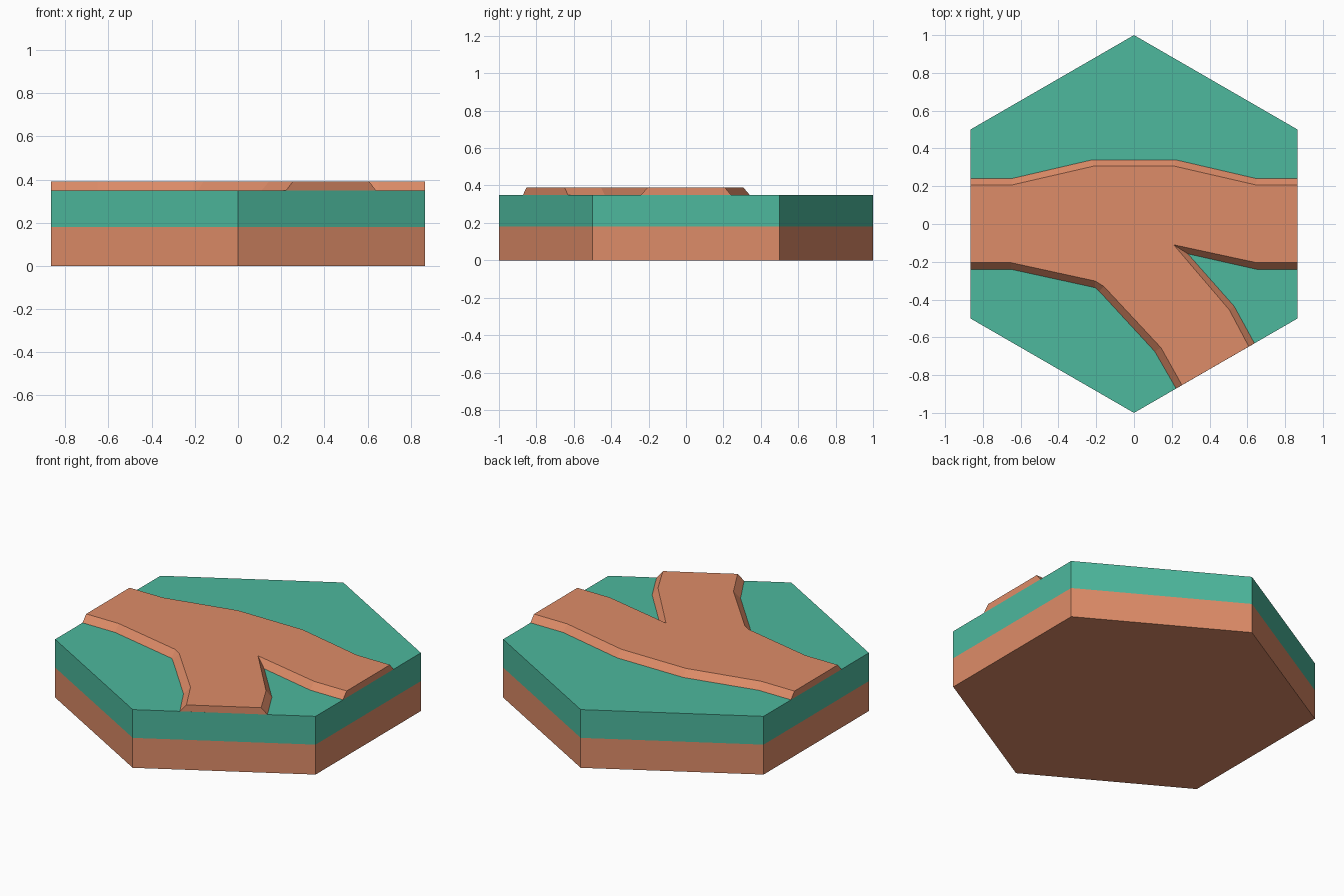
import bpy, bmesh, math

if "Cube" in bpy.data.objects:
    bpy.data.objects.remove(bpy.data.objects["Cube"])


def material(name, rgb):
    m = bpy.data.materials.new(name)
    m.diffuse_color = (*rgb, 1)
    m.use_nodes = True
    m.node_tree.nodes["Principled BSDF"].inputs["Base Color"].default_value = m.diffuse_color
    return m


dirt = material("dirt brown", (0.73, 0.262, 0.138))
grass = material("grass green", (0.074, 0.479, 0.337))


def stacked_rings(name, rings, mats, bottom=True):
    """Join counter-clockwise rings of points, lowest first, and cap the ends."""
    bm = bmesh.new()
    loops = [[bm.verts.new(p) for p in ring] for ring in rings]
    for a, b in zip(loops, loops[1:]):
        n = len(a)
        for i in range(n):
            j = (i + 1) % n
            bm.faces.new((a[i], a[j], b[j], b[i]))
    bm.faces.new(loops[-1])
    if bottom:
        bm.faces.new(loops[0][::-1])
    mesh = bpy.data.meshes.new(name)
    bm.to_mesh(mesh)
    bm.free()
    for m in mats:
        mesh.materials.append(m)
    obj = bpy.data.objects.new(name, mesh)
    bpy.context.collection.objects.link(obj)
    return obj


# Hexagonal tile: dirt below, grass above
def hexagon(z):
    angles = [math.radians(30 + 60 * i) for i in range(6)]
    return [(math.cos(a), math.sin(a), z) for a in angles]


tile = stacked_rings("hex_tile", [hexagon(z) for z in (0, 0.18, 0.35)], [dirt, grass])
for f in tile.data.polygons:
    f.material_index = 1 if f.center.z > 0.18 else 0

# Raised forked path with bevelled banks: foot outline and crest outline
E = math.cos(math.radians(30))
foot = [(-E, -0.24), (-0.65, -0.24), (-0.206, -0.337), (-0.185, -0.355), (0.11, -0.675),
        (0.223, -0.871), (0.638, -0.632), (0.53, -0.435), (0.285, -0.158), (0.65, -0.24),
        (E, -0.24), (E, 0.24), (0.65, 0.24), (0.22, 0.34), (-0.22, 0.34), (-0.65, 0.24), (-E, 0.24)]
crest = [(-E, -0.205), (-0.65, -0.205), (-0.205, -0.302), (-0.16, -0.33), (0.143, -0.655),
         (0.254, -0.853), (0.608, -0.649), (0.505, -0.455), (0.21, -0.11), (0.65, -0.205),
         (E, -0.205), (E, 0.207), (0.645, 0.207), (0.215, 0.306), (-0.215, 0.306), (-0.645, 0.207), (-E, 0.207)]
stacked_rings("forked_path",
              [[(x, y, 0.35) for x, y in foot], [(x, y, 0.39) for x, y in crest]],
              [dirt], bottom=False)
